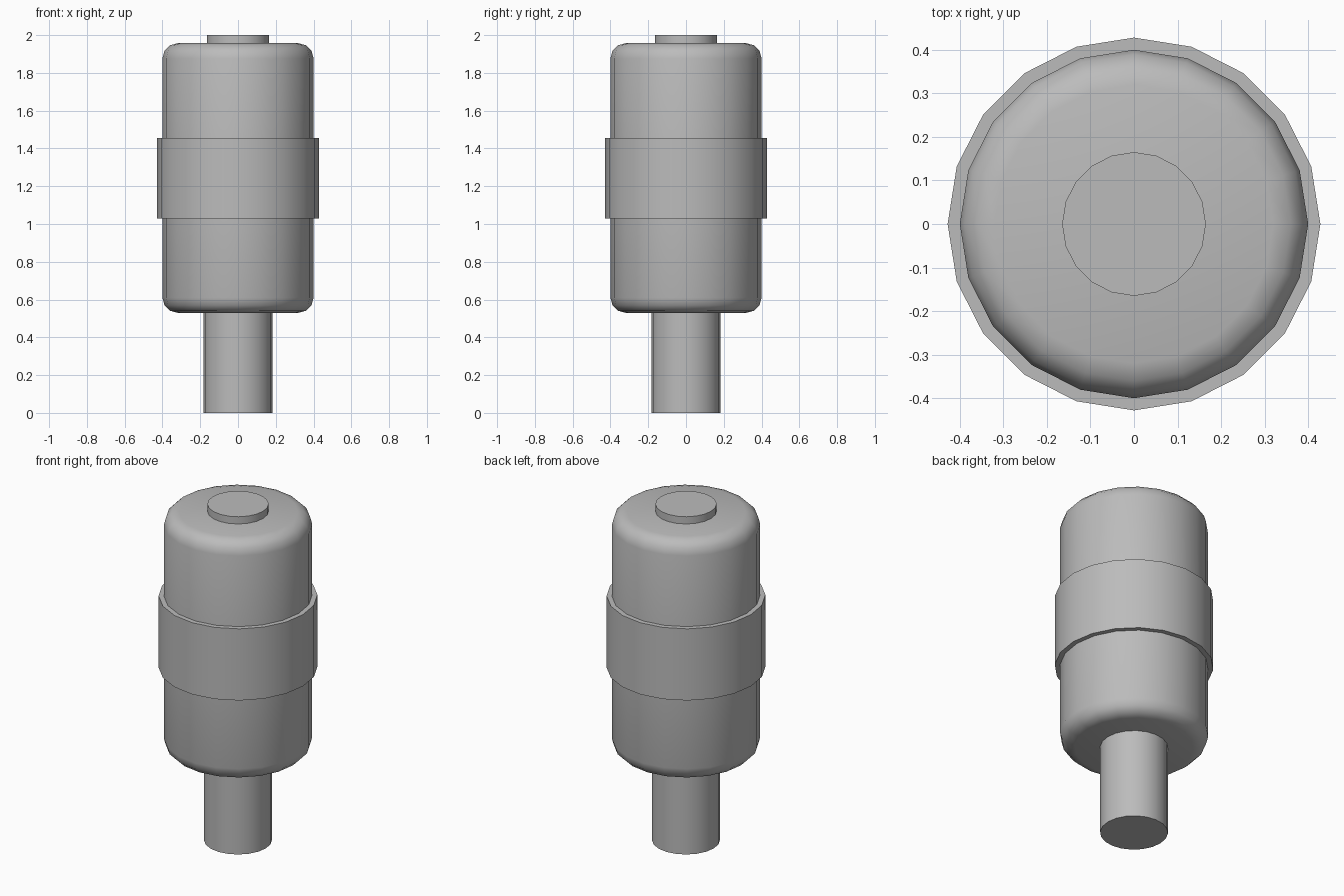
import bpy
import math

SIDES = 20

cube = bpy.data.objects.get("Cube")
if cube:
    bpy.data.objects.remove(cube, do_unlink=True)

# Single plain grey for every part
grey = bpy.data.materials.new("plain_grey")
grey.use_nodes = True
colour = (0.5, 0.5, 0.5, 1)
grey.diffuse_color = colour
grey.node_tree.nodes["Principled BSDF"].inputs["Base Color"].default_value = colour


def turned_part(name, profile):
    """Closed solid turned around z from (radius, height) points, bottom to top."""
    verts = [(r * math.cos(2 * math.pi * i / SIDES),
              r * math.sin(2 * math.pi * i / SIDES), z)
             for r, z in profile for i in range(SIDES)]
    faces = [list(reversed(range(SIDES))),
             list(range(len(verts) - SIDES, len(verts)))]
    for row in range(len(profile) - 1):
        a = row * SIDES
        for i in range(SIDES):
            j = (i + 1) % SIDES
            faces.append([a + i, a + j, a + SIDES + j, a + SIDES + i])
    mesh = bpy.data.meshes.new(name)
    mesh.from_pydata(verts, [], faces)
    mesh.materials.append(grey)
    obj = bpy.data.objects.new(name, mesh)
    bpy.context.collection.objects.link(obj)
    bpy.ops.object.select_all(action='DESELECT')
    obj.select_set(True)
    bpy.context.view_layer.objects.active = obj
    bpy.ops.object.shade_smooth_by_angle(angle=math.radians(40))
    return obj


def rounded_profile(radius, bottom, top, fillet, steps=3):
    """Straight wall with a quarter-round at both ends."""
    arc = [(radius - fillet * (1 - math.sin(k * math.pi / 2 / steps)),
            fillet * (1 - math.cos(k * math.pi / 2 / steps)))
           for k in range(steps + 1)]
    lower = [(r, bottom + h) for r, h in arc]
    upper = [(r, top - h) for r, h in reversed(arc)]
    return lower + upper


# Lower shaft, rounded body, wide middle band and small top cap
turned_part("shaft", [(0.183, 0), (0.183, 0.55)])
turned_part("body", rounded_profile(0.4, 0.53, 1.957, 0.08))
turned_part("middle_band", [(0.428, 1.03), (0.428, 1.456)])
turned_part("top_cap", [(0.165, 1.94), (0.165, 2.0)])
